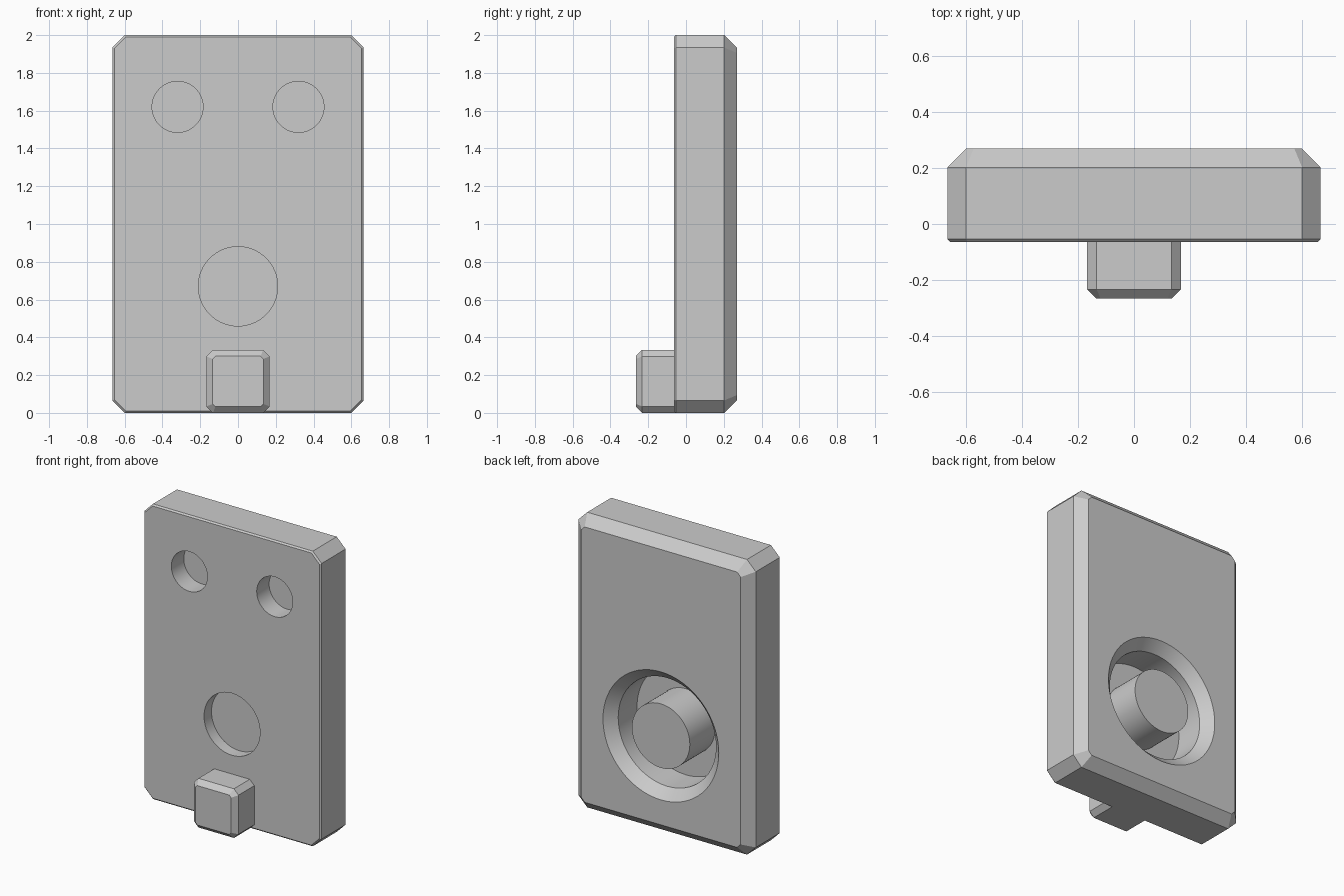
import bpy, bmesh, math
from mathutils import Matrix, Vector

cube = bpy.data.objects.get("Cube")
if cube:
    bpy.data.objects.remove(cube, do_unlink=True)

grey = bpy.data.materials.new("light grey")
grey.use_nodes = True
colour = (0.6, 0.6, 0.6, 1)
grey.diffuse_color = colour
grey.node_tree.nodes["Principled BSDF"].inputs["Base Color"].default_value = colour


def finish(name, bm):
    bmesh.ops.recalc_face_normals(bm, faces=bm.faces)
    mesh = bpy.data.meshes.new(name)
    bm.to_mesh(mesh)
    bm.free()
    mesh.materials.append(grey)
    obj = bpy.data.objects.new(name, mesh)
    bpy.context.collection.objects.link(obj)
    return obj


def chamfered_block(name, half_w, height, corner, sections):
    """Upright block with cut corners; sections are (y, inset) pairs."""
    bm = bmesh.new()
    rings = []
    for y, inset in sections:
        w, h = half_w - inset, height / 2 - inset
        c = corner - inset * (2 - math.sqrt(2))
        outline = [(w - c, h), (w, h - c), (w, c - h), (w - c, -h),
                   (c - w, -h), (-w, c - h), (-w, h - c), (c - w, h)]
        rings.append([bm.verts.new((x, y, z + height / 2)) for x, z in outline])
    for a, b in zip(rings, rings[1:]):
        for i in range(len(a)):
            j = (i + 1) % len(a)
            bm.faces.new((a[i], a[j], b[j], b[i]))
    bm.faces.new(rings[0])
    bm.faces.new(rings[-1])
    return finish(name, bm)


def turned(name, x, z, profile, steps=64):
    """Closed (radius, y) profile turned about an axis along y."""
    bm = bmesh.new()
    rings = []
    for k in range(steps):
        turn = Matrix.Rotation(math.tau * k / steps, 3, 'Y')
        rings.append([bm.verts.new(turn @ Vector((r, y, 0)) + Vector((x, 0, z)))
                      for r, y in profile])
    for k in range(steps):
        a, b = rings[k], rings[(k + 1) % steps]
        for i in range(len(a)):
            j = (i + 1) % len(a)
            bm.faces.new((a[i], a[j], b[j], b[i]))
    bmesh.ops.remove_doubles(bm, verts=bm.verts, dist=1e-5)
    return finish(name, bm)


def hole(name, x, z, radius, depth):
    return turned(name, x, z, [(0, -0.1), (radius, -0.1),
                               (radius, FRONT + depth), (0, FRONT + depth)])


FRONT, BACK = -0.064, 0.269

# Main plate: fine chamfer in front, wide chamfer behind
plate = chamfered_block("plate", 0.665, 2.0, 0.066,
                        [(FRONT, 0.01), (FRONT + 0.01, 0),
                         (BACK - 0.067, 0), (BACK, 0.067)])

# Front holes and the rear ring groove, which leaves a round post
cutters = [
    hole("left_hole_cutter", 0.32, 1.62, 0.135, 0.133),
    hole("right_hole_cutter", -0.32, 1.62, 0.135, 0.133),
    hole("lower_hole_cutter", 0, 0.67, 0.21, 0.08),
    turned("groove_cutter", 0, 0.67,
           [(0.217, 0.0), (0.367, 0.0), (0.367, BACK - 0.067),
            (0.434, BACK), (0.464, BACK + 0.03), (0.217, BACK + 0.03)]),
]
bpy.context.view_layer.objects.active = plate
for cutter in cutters:
    mod = plate.modifiers.new(cutter.name, 'BOOLEAN')
    mod.operation = 'DIFFERENCE'
    mod.solver = 'EXACT'
    mod.object = cutter
    bpy.ops.object.modifier_apply(modifier=mod.name)
    bpy.data.objects.remove(cutter, do_unlink=True)

# Foot block at the bottom of the front
foot = chamfered_block("foot", 0.167, 0.333, 0.034,
                       [(-0.266, 0.033), (-0.233, 0), (FRONT + 0.01, 0)])

# Smooth round walls, crisp chamfers
for obj in (plate, foot):
    bpy.ops.object.select_all(action='DESELECT')
    obj.select_set(True)
    bpy.context.view_layer.objects.active = obj
    bpy.ops.object.shade_smooth_by_angle(angle=math.radians(20))
